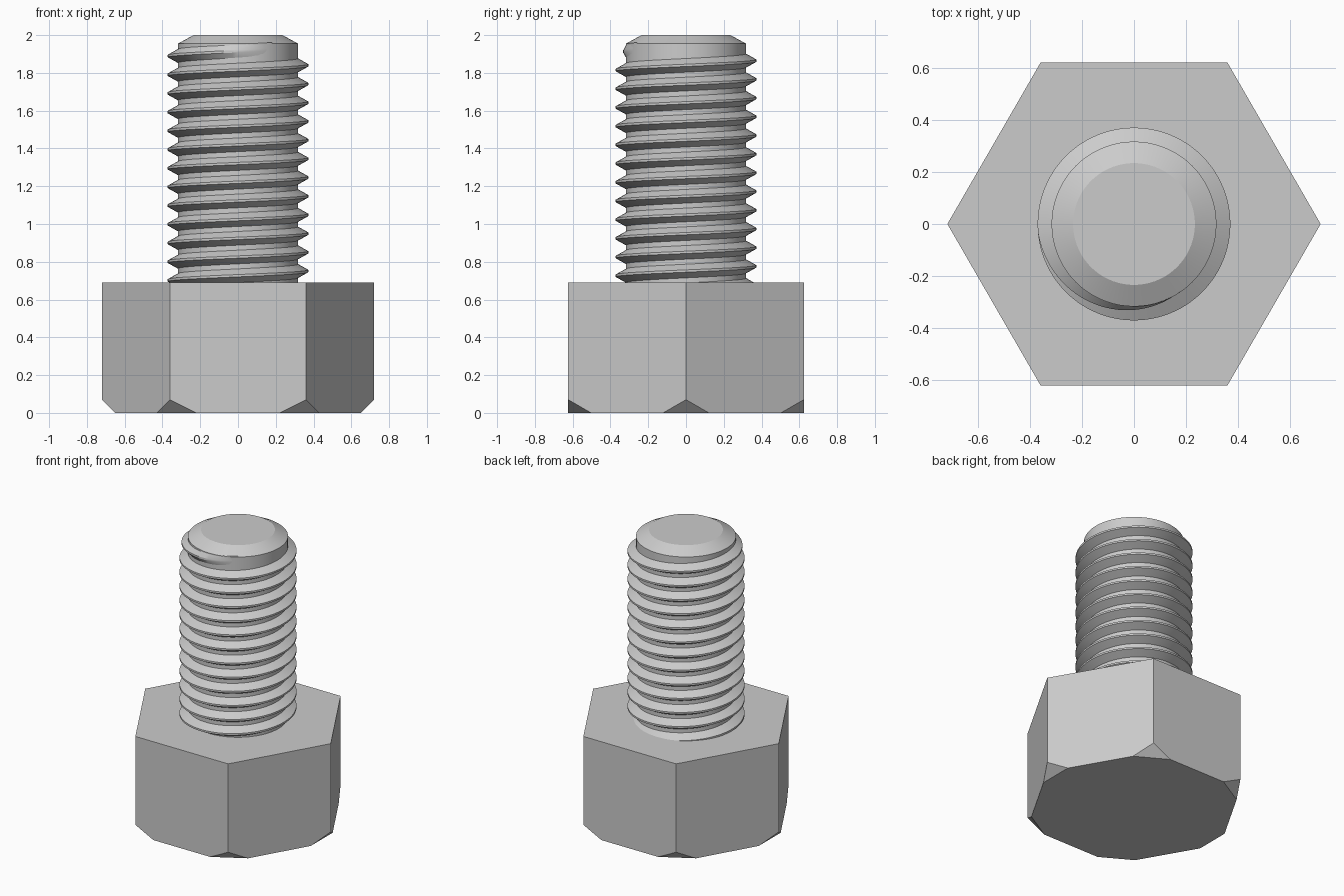
import bpy, bmesh
from math import sin, cos, pi, radians
from mathutils import Vector

if "Cube" in bpy.data.objects:
    bpy.data.objects.remove(bpy.data.objects["Cube"])

HEAD_R, HEAD_TOP, CUT = 0.72, 0.69, 0.07
ROOT_R, CREST_R, PITCH = 0.318, 0.372, 0.099
STEPS = 72  # segments per turn

steel = bpy.data.materials.new("grey steel")
colour = (0.6, 0.6, 0.6, 1)
steel.use_nodes = True
steel.diffuse_color = colour
steel.node_tree.nodes["Principled BSDF"].inputs["Base Color"].default_value = colour


def finish(name, bm, smooth=False):
    bmesh.ops.recalc_face_normals(bm, faces=bm.faces[:])
    mesh = bpy.data.meshes.new(name)
    bm.to_mesh(mesh)
    bm.free()
    mesh.materials.append(steel)
    obj = bpy.data.objects.new(name, mesh)
    bpy.context.collection.objects.link(obj)
    if smooth:
        bpy.ops.object.select_all(action='DESELECT')
        obj.select_set(True)
        bpy.context.view_layer.objects.active = obj
        bpy.ops.object.shade_smooth_by_angle(angle=radians(25))
    return obj


def polar(r, a, z):
    return Vector((r * cos(a), r * sin(a), z))


def bridge(bm, rings, closed):
    """Join consecutive rings of vertices with quads."""
    for a, b in zip(rings, rings[1:]):
        n = len(a)
        for i in range(n if closed else n - 1):
            j = (i + 1) % n
            bm.faces.new((a[i], a[j], b[j], b[i]))


# Hexagonal head with its lower corners cut off
bm = bmesh.new()
rings = [[bm.verts.new(polar(HEAD_R, i * pi / 3, z)) for i in range(6)]
         for z in (0, HEAD_TOP)]
bridge(bm, rings, True)
for ring in rings:
    bm.faces.new(ring)
for i in range(6):
    a = i * pi / 3
    geom = bm.verts[:] + bm.edges[:] + bm.faces[:]
    cut = bmesh.ops.bisect_plane(bm, geom=geom, plane_co=polar(HEAD_R, a, CUT),
                                 plane_no=polar(1, a, -1), clear_outer=True)
    edges = [e for e in cut["geom_cut"] if isinstance(e, bmesh.types.BMEdge)]
    bmesh.ops.contextual_create(bm, geom=edges)
finish("hex_head", bm)

# Shank core with a chamfered tip
bm = bmesh.new()
profile = [(ROOT_R, HEAD_TOP), (ROOT_R, 1.955), (0.235, 2.0)]
rings = [[bm.verts.new(polar(r, i * 2 * pi / STEPS, z)) for i in range(STEPS)]
         for r, z in profile]
bridge(bm, rings, True)
bm.faces.new(rings[-1])
finish("shank", bm, True)

# Helical thread ridge that runs out near the tip
bm = bmesh.new()
rings = []
turns = 12
z_start = 1.84 - turns * PITCH
fade_start, fade_end = turns + 0.515, turns + 0.84
base_half, crest_half = PITCH * 0.377, PITCH / 16
for k in range(int(fade_end * STEPS) + 2):
    t = k / STEPS
    fade = min(1, max(0, (fade_end - t) / (fade_end - fade_start)))
    z = z_start + t * PITCH
    base = ROOT_R - 0.002
    crest = base + (CREST_R - base) * fade
    section = [(base, -base_half), (crest, -crest_half),
               (crest, crest_half), (base, base_half)]
    rings.append([bm.verts.new(polar(r, t * 2 * pi, z + dz)) for r, dz in section])
bridge(bm, rings, False)
bmesh.ops.bisect_plane(bm, geom=bm.verts[:] + bm.edges[:] + bm.faces[:],
                       plane_co=(0, 0, HEAD_TOP), plane_no=(0, 0, 1), clear_inner=True)
# Open strip: make the normals point away from the axis
bmesh.ops.recalc_face_normals(bm, faces=bm.faces[:])
ridge = finish("thread", bm, True)
if sum(p.normal.x * p.center.x + p.normal.y * p.center.y for p in ridge.data.polygons) < 0:
    ridge.data.flip_normals()
